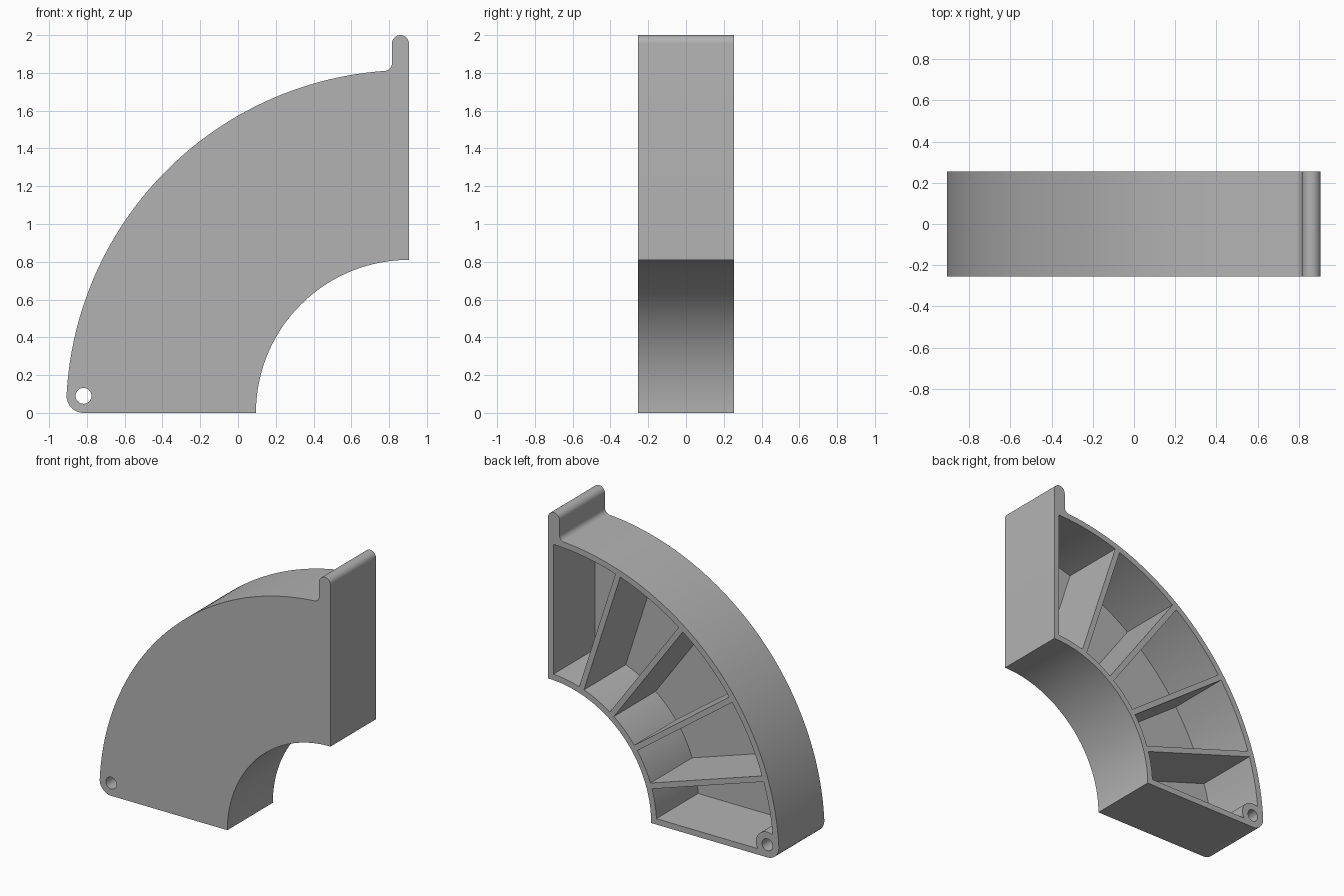
import bpy, bmesh, math

if "Cube" in bpy.data.objects:
    bpy.data.objects.remove(bpy.data.objects["Cube"])

# Main dimensions
CX = 0.905            # both big arcs are centred on (CX, z=0)
RO, RI = 1.815, 0.81  # outer and inner radius
HY = 0.255            # half depth
WALL, RIB = 0.042, 0.04
PIN_R, HOLE_R = 0.09, 0.042
PIN_Z = PIN_R
PIN_X = CX - math.sqrt((RO - PIN_R) ** 2 - PIN_Z ** 2)

grey = bpy.data.materials.new("plain grey")
grey.diffuse_color = (0.45, 0.45, 0.45, 1)
grey.use_nodes = True
grey.node_tree.nodes["Principled BSDF"].inputs["Base Color"].default_value = grey.diffuse_color


def arc(cx, cz, r, a0, a1, n):
    """Points on an arc, angles in radians from +x towards +z."""
    return [(cx + r * math.cos(a0 + (a1 - a0) * i / n),
             cz + r * math.sin(a0 + (a1 - a0) * i / n)) for i in range(n + 1)]


def prisms(name, profiles, y0, y1):
    """Extrude closed xz profiles from y0 to y1 into one object."""
    bm = bmesh.new()
    for pts in profiles:
        face = bm.faces.new([bm.verts.new((x, y0, z)) for x, z in pts])
        ext = bmesh.ops.extrude_face_region(bm, geom=[face])
        for v in ext["geom"]:
            if isinstance(v, bmesh.types.BMVert):
                v.co.y = y1
    bmesh.ops.recalc_face_normals(bm, faces=bm.faces[:])
    me = bpy.data.meshes.new(name)
    bm.to_mesh(me)
    bm.free()
    me.materials.append(grey)
    ob = bpy.data.objects.new(name, me)
    bpy.context.collection.objects.link(ob)
    return ob


def cut(target, cutter):
    """Subtract cutter from target, then delete the cutter."""
    mod = target.modifiers.new("cut", "BOOLEAN")
    mod.operation, mod.solver, mod.object = "DIFFERENCE", "EXACT", cutter
    bpy.ops.object.select_all(action="DESELECT")
    bpy.context.view_layer.objects.active = target
    target.select_set(True)
    bpy.ops.object.modifier_apply(modifier=mod.name)
    bpy.data.objects.remove(cutter)


# Outer silhouette: quarter ring with rounded pin corner and upright tab
pi = math.pi
FIL = 0.04
TAB = 0.09
fx = CX - TAB - FIL
fz = math.sqrt((RO + FIL) ** 2 - (CX - fx) ** 2)
a_fil = math.atan2(fz, fx - CX)
a_pin = math.atan2(PIN_Z, PIN_X - CX)
outline = arc(CX, 0, RI, pi / 2, pi, 48)                          # inner arc
outline += arc(PIN_X, PIN_Z, PIN_R, 1.5 * pi, a_pin, 14)          # pin corner
outline += arc(CX, 0, RO, a_pin, a_fil, 72)[1:]                   # outer arc
outline += arc(fx, fz, FIL, a_fil - pi, 0, 8)[1:]                 # fillet
outline += arc(CX - TAB / 2, 2 - TAB / 2, TAB / 2, pi, 0, 16)     # tab top
body = prisms("quarter_ring_housing", [outline], -HY, HY)

# Five pockets open to the back, separated by four radial ribs
pockets = []
for i in range(5):
    a0, a1 = pi / 2 + i * pi / 10, pi / 2 + (i + 1) * pi / 10
    o0 = WALL if i == 0 else RIB / 2
    o1 = WALL if i == 4 else RIB / 2
    ri, ro = RI + WALL, RO - WALL
    pockets.append(
        arc(CX, 0, ri, a0 + math.asin(o0 / ri), a1 - math.asin(o1 / ri), 10)
        + arc(CX, 0, ro, a1 - math.asin(o1 / ro), a0 + math.asin(o0 / ro), 14))
pocket_cutter = prisms("pocket_cutter", pockets, -HY + WALL, HY + 0.1)

# Keep a solid boss around the pin hole, then bore the hole through
boss = prisms("boss_keepout", [arc(PIN_X, PIN_Z, PIN_R, 0, 2 * pi, 40)[:-1]], -1, 1)
cut(pocket_cutter, boss)
cut(body, pocket_cutter)
hole = prisms("hole_cutter", [arc(PIN_X, PIN_Z, HOLE_R, 0, 2 * pi, 32)[:-1]], -1, 1)
cut(body, hole)

bpy.ops.object.select_all(action="DESELECT")
body.select_set(True)
bpy.context.view_layer.objects.active = body
bpy.ops.object.shade_smooth_by_angle(angle=math.radians(30))
